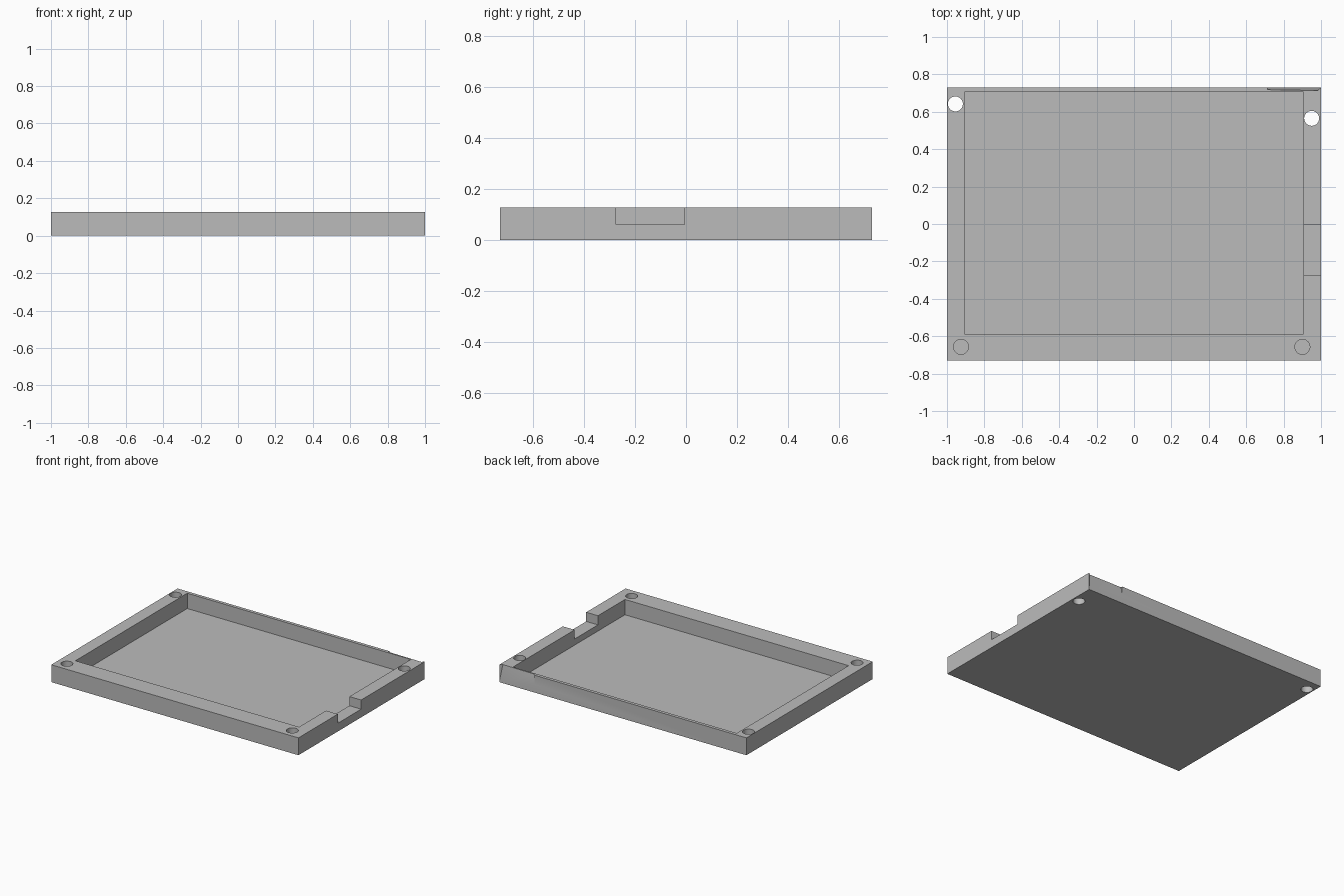
import bpy
import bmesh

old = bpy.data.objects.get("Cube")
if old:
    bpy.data.objects.remove(old, do_unlink=True)

HEIGHT = 0.127
FLOOR = 0.015

grey = bpy.data.materials.new("light grey")
grey.use_nodes = True
colour = (0.5, 0.5, 0.5, 1)
grey.diffuse_color = colour
grey.node_tree.nodes["Principled BSDF"].inputs["Base Color"].default_value = colour


def finish(name, bm):
    bmesh.ops.recalc_face_normals(bm, faces=bm.faces[:])
    mesh = bpy.data.meshes.new(name)
    bm.to_mesh(mesh)
    bm.free()
    mesh.materials.append(grey)
    obj = bpy.data.objects.new(name, mesh)
    bpy.context.collection.objects.link(obj)
    return obj


def box(name, low, high):
    bm = bmesh.new()
    bmesh.ops.create_cube(bm, size=1)
    for v in bm.verts:
        v.co = [h if c > 0 else l for c, l, h in zip(v.co, low, high)]
    return finish(name, bm)


def cylinder(name, x, y, bottom, radius=0.04):
    bm = bmesh.new()
    top = HEIGHT + 0.1
    bmesh.ops.create_cone(bm, cap_ends=True, segments=48, radius1=radius,
                          radius2=radius, depth=top - bottom)
    bmesh.ops.translate(bm, verts=bm.verts[:], vec=(x, y, (top + bottom) / 2))
    return finish(name, bm)


def hull(name, points):
    bm = bmesh.new()
    for p in points:
        bm.verts.new(p)
    bmesh.ops.convex_hull(bm, input=bm.verts[:])
    return finish(name, bm)


def cut(target, cutter):
    mod = target.modifiers.new(cutter.name, 'BOOLEAN')
    mod.operation = 'DIFFERENCE'
    mod.solver = 'EXACT'
    mod.object = cutter
    bpy.context.view_layer.objects.active = target
    bpy.ops.object.modifier_apply(modifier=mod.name)
    bpy.data.objects.remove(cutter, do_unlink=True)


# Solid tray block
tray = box("tray", (-1, -0.73, 0), (1, 0.73, HEIGHT))

# Main recess and the side notch
cut(tray, box("recess", (-0.905, -0.587, FLOOR), (0.905, 0.706, 0.3)))
cut(tray, box("side_notch", (0.85, -0.275, 0.06), (1.1, -0.005, 0.3)))

# Two through holes at the back, two blind holes at the front
for name, x, y, bottom in (("back_hole_right", -0.955, 0.642, -0.1),
                           ("back_hole_left", 0.95, 0.565, -0.1),
                           ("front_hole_right", -0.925, -0.657, FLOOR),
                           ("front_hole_left", 0.9, -0.657, FLOOR)):
    cut(tray, cylinder(name, x, y, bottom))

# Shallow twisted scoop on the outside of the back wall
cut(tray, hull("corner_scoop", (
    (1, 0.73, 0.002), (1.022, 0.75, 0.002),
    (0.715, 0.73, 0.06), (0.715, 0.75, 0.06),
    (0.715, 0.716, 0.14), (0.715, 0.75, 0.14),
    (0.98, 0.712, 0.14), (1.022, 0.75, 0.14))))

# Crisp flat faces with smooth hole walls
bpy.ops.object.select_all(action='DESELECT')
tray.select_set(True)
bpy.context.view_layer.objects.active = tray
bpy.ops.object.shade_smooth_by_angle(angle=0.5)
